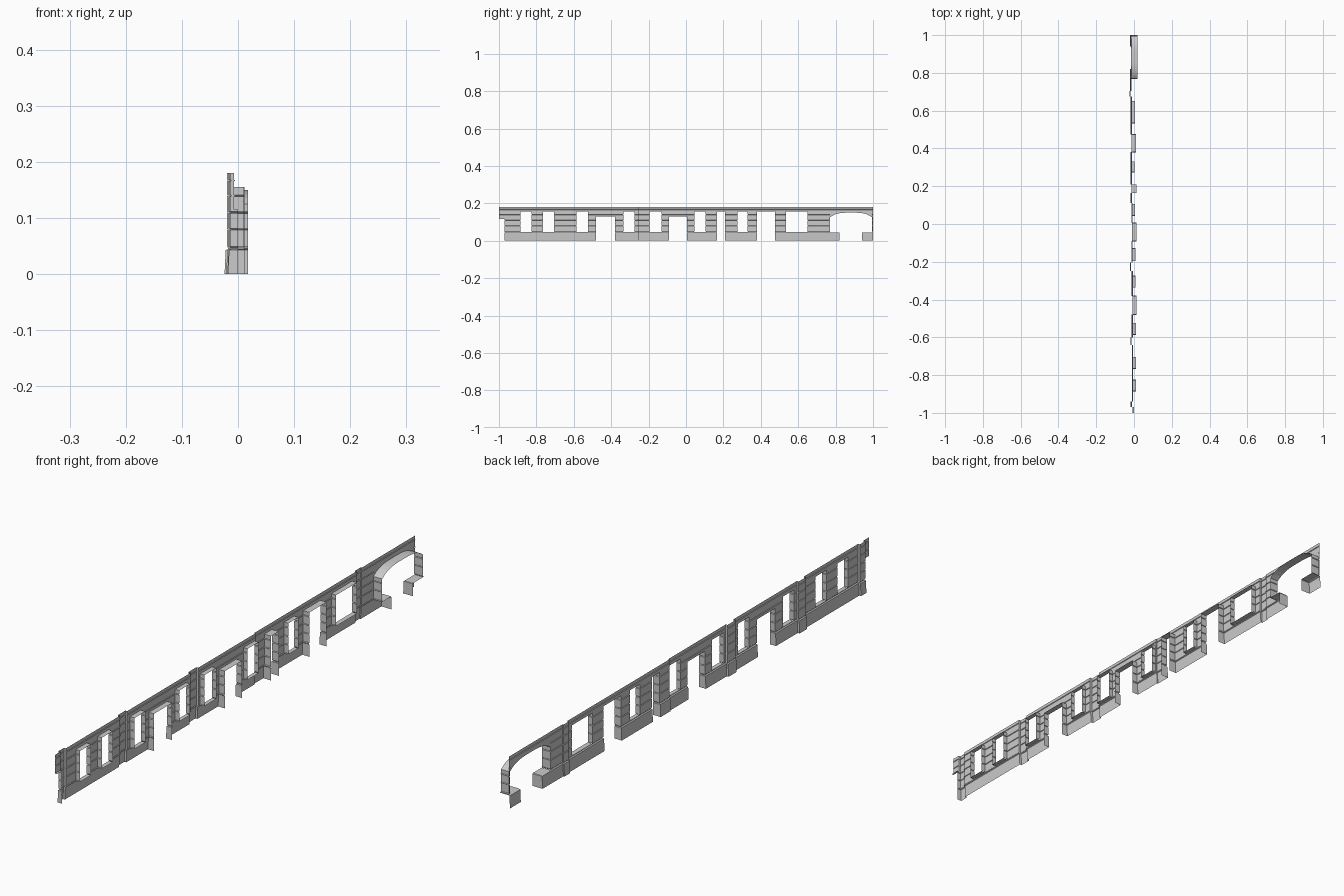
import bpy, bmesh

if "Cube" in bpy.data.objects:
    bpy.data.objects.remove(bpy.data.objects["Cube"])

# Wall plan: (end y, outer x) steps running along +y from y = -1
PLAN = [(-0.97, -0.007), (-0.94, -0.014), (-0.64, -0.007), (-0.60, -0.015),
        (-0.25, -0.008), (-0.205, -0.017), (0.11, -0.010), (0.675, -0.014),
        (0.705, -0.020), (1.0, -0.016)]
TOP, SILL, PLINTH = 0.18, 0.047, 0.045
GROOVES = [0.08, 0.11, 0.14, 0.167]

# Openings: y0, y1, z0, z1, inner x of the reveal (None = no reveal)
WINDOWS = [(y0, y1, SILL, 0.155, d) for y0, y1, d in [
    (-0.885, -0.825, 0.010), (-0.765, -0.705, 0.010), (-0.585, -0.525, 0.010),
    (-0.335, -0.275, 0.008), (-0.195, -0.13, 0.007), (0.045, 0.105, 0.006),
    (0.275, 0.33, 0.002), (0.535, 0.65, 0.005)]]
DOORS = [(-0.48, -0.38, 0, 0.13, 0.012), (-0.09, 0.005, 0, 0.13, 0.012),
         (0.165, 0.208, 0, 0.155, 0.012), (0.38, 0.475, 0, 0.155, 0.010)]
ARCH_Y0, ARCH_Y1, ARCH_D = 0.77, 0.995, 0.018
ARCH = [(0.82, 0.94, 0, PLINTH, ARCH_D),
        (ARCH_Y0, ARCH_Y1, PLINTH, 0.125, ARCH_D),
        (ARCH_Y0, ARCH_Y1, 0.125, 0.15, None)]
NOTCH = [(-1.0, -0.97, 0, 0.115, 0.000)]
OPENINGS = sorted(WINDOWS + DOORS + ARCH + NOTCH)


def wall_x(y):
    return next(x for end, x in PLAN if y < end + 1e-6)


# Vertical profile: battered plinth, then V grooves between the courses
PROFILE = [(0, -0.004), (0.043, -0.002), (PLINTH, 0.002), (SILL, 0.002), (0.049, 0)]
for g in GROOVES:
    PROFILE += [(g - 0.0015, 0), (g, 0.0022), (g + 0.0015, 0)]
PROFILE.append((TOP, 0))


def inset(z):
    for (z0, a), (z1, b) in zip(PROFILE, PROFILE[1:]):
        if z <= z1 + 1e-7:
            return a + (b - a) * (z - z0) / (z1 - z0)
    return 0


def make_object(name, quads):
    bm = bmesh.new()
    for q in quads:
        bm.faces.new([bm.verts.new(p) for p in q])
    bmesh.ops.remove_doubles(bm, verts=bm.verts, dist=1e-5)
    me = bpy.data.meshes.new(name)
    bm.to_mesh(me)
    bm.free()
    ob = bpy.data.objects.new(name, me)
    bpy.context.collection.objects.link(ob)


def path(a, da, b, db, z):
    """Plan path of one pier at height z, with reveal returns at its ends."""
    i = inset(z)
    ya = a + max(i, 0) * (da is not None)
    yb = b - max(i, 0) * (db is not None)
    pts = [] if da is None else [(da, ya, z)]
    pts.append((wall_x(a + 1e-4) + i, ya, z))
    for (end, x), (_, x2) in zip(PLAN, PLAN[1:]):
        if a + 1e-4 < end < b - 1e-4:
            pts += [(x + i, end, z), (x2 + i, end, z)]
    pts.append((wall_x(b - 1e-4) + i, yb, z))
    if db is not None:
        pts.append((db, yb, z))
    return pts


# Wall sheet with door and window jambs
levels = sorted({z for z, _ in PROFILE} | {z for o in OPENINGS for z in o[2:4]})
quads = []
for z0, z1 in zip(levels, levels[1:]):
    mid = (z0 + z1) / 2
    a, da = -1.0, None
    for y0, y1, lo, hi, d in [o for o in OPENINGS if o[2] < mid < o[3]] + [(1.0, 1.0, 0, 1, None)]:
        if y0 - a > 1e-5:
            low, high = path(a, da, y0, d, z0), path(a, da, y0, d, z1)
            for k in range(len(low) - 1):
                quads.append([low[k], high[k], high[k + 1], low[k + 1]])
        a, da = y1, d
make_object("rusticated_wall", quads)


def level_quad(y0, y1, z, d):
    x = wall_x((y0 + y1) / 2) + inset(z)
    return [(x, y0, z), (d, y0, z), (d, y1, z), (x, y1, z)]


# Lintel soffits, window sills and tops of the arch base blocks
make_object("lintels", [level_quad(y0, y1, z1, d)[::-1]
                        for y0, y1, z0, z1, d in WINDOWS + DOORS + NOTCH])
make_object("window_sills", [level_quad(y0, y1, SILL, d) for y0, y1, _, _, d in WINDOWS])
make_object("arch_base_tops", [level_quad(y0, y1, PLINTH, ARCH_D)
                               for y0, y1 in [(ARCH_Y0, 0.82), (0.94, 1.0)]])

# Flattened arch: curved soffit and the spandrel face above it
N = 14
curve = []
for k in range(N + 1):
    t = -1 + 2 * k / N
    curve.append((ARCH_Y0 + (ARCH_Y1 - ARCH_Y0) * k / N, 0.15 - 0.025 * abs(t) ** 3.5))
soffit, spandrel = [], []
ax = wall_x(0.9)
for (y0, z0), (y1, z1) in zip(curve, curve[1:]):
    soffit.append([(ax, y0, z0), (ax, y1, z1), (ARCH_D, y1, z1), (ARCH_D, y0, z0)])
    if min(z0, z1) < 0.1499:
        spandrel.append([(ax, y0, z0), (ax, y0, 0.15), (ax, y1, 0.15), (ax, y1, z1)])
make_object("arch_soffit", soffit)
make_object("arch_spandrel", spandrel)
